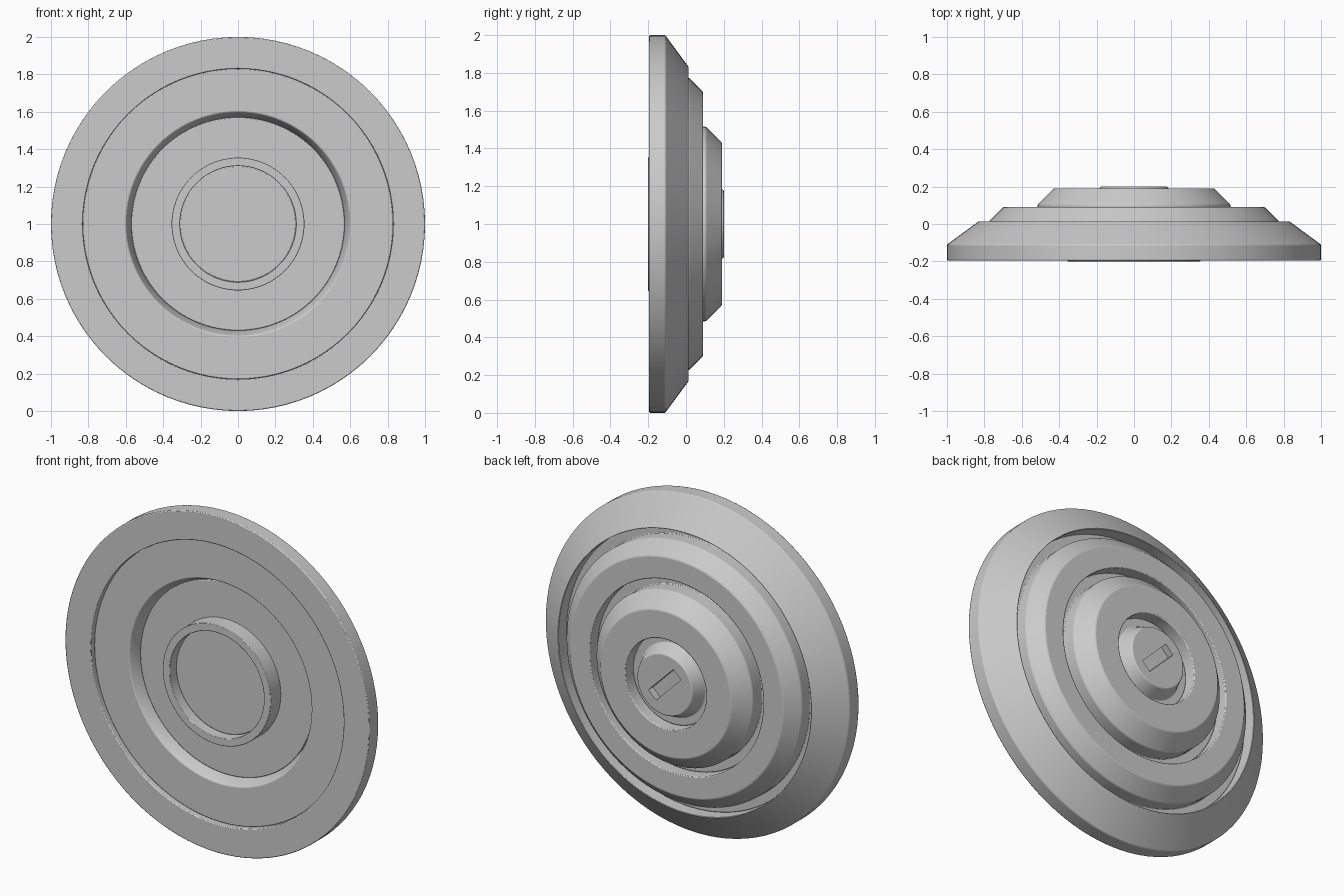
import bpy, bmesh, math

if "Cube" in bpy.data.objects:
    bpy.data.objects.remove(bpy.data.objects["Cube"])

SEG = 96


def lathe(name, profile, bevel=0.005):
    """Revolve a closed (radius, y) profile around the y axis through z = 1."""
    bm = bmesh.new()
    rows = []
    for r, y in profile:
        if r == 0:
            rows.append([bm.verts.new((0, y, 1))] * SEG)
        else:
            rows.append([bm.verts.new((r * math.cos(2 * math.pi * i / SEG), y,
                                       1 + r * math.sin(2 * math.pi * i / SEG)))
                         for i in range(SEG)])
    for a, b in zip(rows, rows[1:] + rows[:1]):
        for i in range(SEG):
            j = (i + 1) % SEG
            quad = list(dict.fromkeys((a[i], a[j], b[j], b[i])))
            if len(quad) > 2:
                bm.faces.new(quad)
    bmesh.ops.recalc_face_normals(bm, faces=bm.faces)
    mesh = bpy.data.meshes.new(name)
    bm.to_mesh(mesh)
    bm.free()
    obj = bpy.data.objects.new(name, mesh)
    bpy.context.collection.objects.link(obj)
    bpy.ops.object.select_all(action='DESELECT')
    obj.select_set(True)
    bpy.context.view_layer.objects.active = obj
    bpy.ops.object.shade_smooth_by_angle(angle=math.radians(30))
    mod = obj.modifiers.new("soft_edges", 'BEVEL')
    mod.width = bevel
    mod.segments = 2
    mod.limit_method = 'ANGLE'
    mod.angle_limit = math.radians(30)
    return obj


# Wide outer ring, sloping on the back
lathe("outer_ring", [(.83, -.195), (1, -.195), (1, -.11), (.83, .015)])

# Second step, with a tapered recess on the front
lathe("middle_ring", [(.60, -.165), (.83, -.165), (.83, -.06), (.775, -.06),
                      (.775, .015), (.70, .09), (.57, .09), (.57, -.105)])

# Third step, with the recessed front floor
lathe("inner_ring", [(.31, -.105), (.57, -.105), (.57, .02), (.515, .02),
                     (.515, .105), (.43, .19), (.265, .19), (.265, 0), (.31, 0)])

# Raised collar on the front
lathe("front_collar", [(.31, -.2), (.355, -.2), (.355, -.1), (.31, -.1)], .003)

# Central hub: front floor inside the collar, knob on the back
hub = lathe("hub", [(0, -.14), (.31, -.14), (.31, 0), (.265, 0), (.265, .12),
                    (.215, .12), (.18, .2), (0, .2)])

# Diagonal slot cut into the knob
bpy.ops.mesh.primitive_cube_add(size=1, location=(0, .2, 1),
                                rotation=(0, math.radians(45), 0))
cutter = bpy.context.object
cutter.name = "slot_cutter"
cutter.scale = (.23, .08, .07)
cutter.hide_render = True
cutter.display_type = 'WIRE'
cut = hub.modifiers.new("slot", 'BOOLEAN')
cut.operation = 'DIFFERENCE'
cut.solver = 'EXACT'
cut.object = cutter
